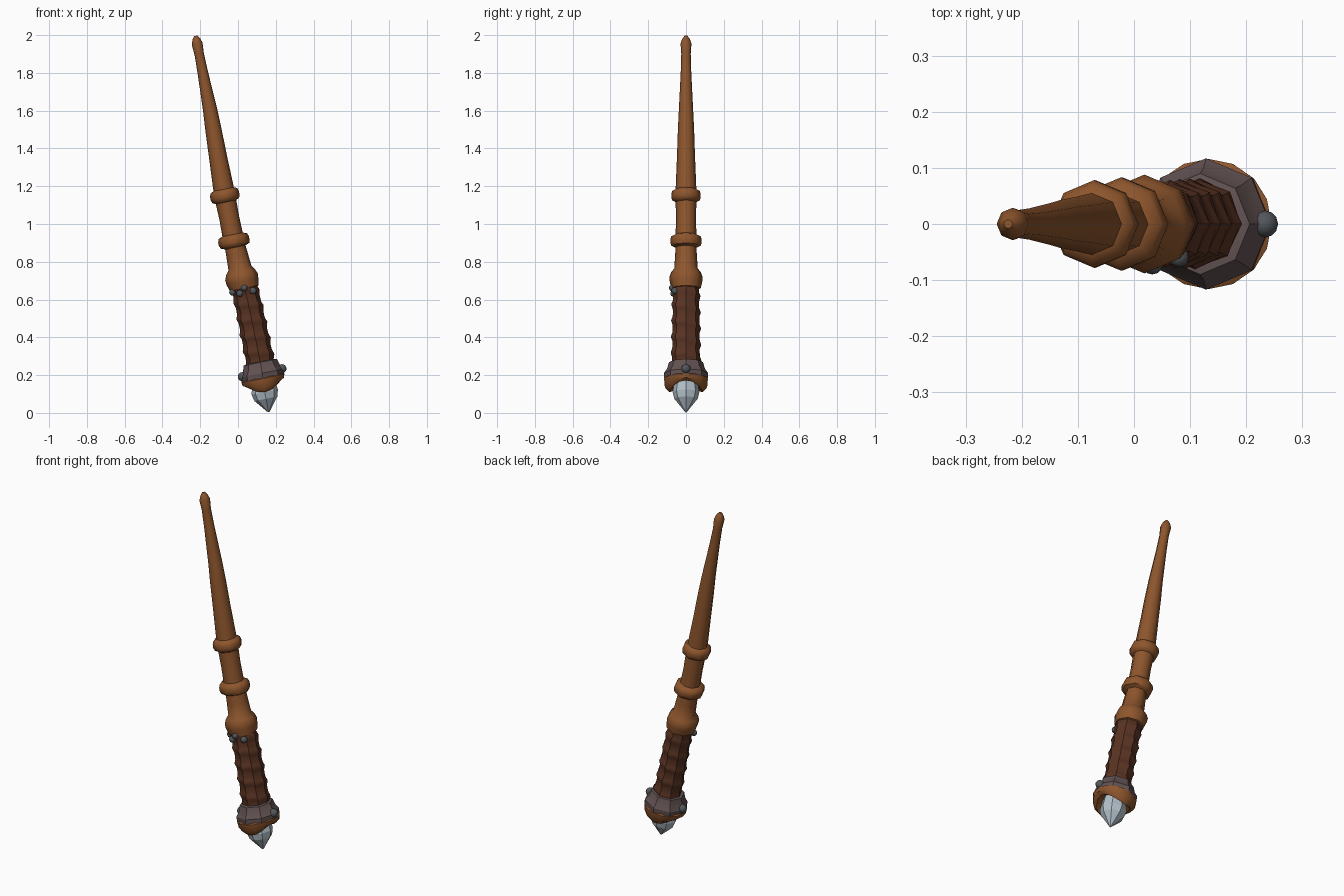
import bpy, bmesh, math

if "Cube" in bpy.data.objects:
    bpy.data.objects.remove(bpy.data.objects["Cube"])

TILT = 0.2  # every cross-section leans with the wand
PATH = [(0, .163), (.1, .143), (.22, .127), (.3, .112), (.6, .05), (.7, .022), (.78, .008),
        (.91, -.022), (1.15, -.07), (1.35, -.105), (1.6, -.147), (2.0, -.225)]


def mat(name, col):
    m = bpy.data.materials.new(name)
    m.diffuse_color = (*col, 1)
    m.use_nodes = True
    m.node_tree.nodes["Principled BSDF"].inputs["Base Color"].default_value = m.diffuse_color
    return m


WOOD = mat("warm wood", (.27, .092, .026))
LEATHER = mat("dark leather", (.1, .033, .016))
BAND = mat("dull metal band", (.125, .085, .085))
CRYSTAL = mat("pale crystal", (.45, .53, .59))
BEAD = mat("grey bead", (.085, .095, .105))


def centre(z):
    for (z0, x0), (z1, x1) in zip(PATH, PATH[1:]):
        if z <= z1:
            return x0 + (x1 - x0) * (z - z0) / (z1 - z0)
    return PATH[-1][1]


def point(z, r, a, drop=0):
    """Point at angle a on the leaning ring whose middle is at height z."""
    u = r * math.cos(a)
    return (centre(z) + u * math.cos(TILT) + drop * math.sin(TILT),
            r * math.sin(a), z + u * math.sin(TILT) - drop * math.cos(TILT))


def loft(name, prof, material, sides=8, smooth=50, bump=None, drop=None):
    bm = bmesh.new()
    rings = []
    for i, (z, r) in enumerate(prof):
        ring = []
        for k in range(sides):
            a = 2 * math.pi * k / sides
            ring.append(bm.verts.new(point(z, r + (bump(z, a) if bump else 0), a,
                                           drop(i, a) if drop else 0)))
        rings.append(ring)
    for p, q in zip(rings, rings[1:]):
        for k in range(sides):
            n = (k + 1) % sides
            bm.faces.new((p[k], p[n], q[n], q[k]))
    bm.faces.new(rings[0])
    bm.faces.new(rings[-1])
    bmesh.ops.recalc_face_normals(bm, faces=bm.faces)
    me = bpy.data.meshes.new(name)
    bm.to_mesh(me)
    bm.free()
    ob = bpy.data.objects.new(name, me)
    bpy.context.collection.objects.link(ob)
    me.materials.append(material)
    if smooth:
        bpy.ops.object.select_all(action='DESELECT')
        ob.select_set(True)
        bpy.context.view_layer.objects.active = ob
        bpy.ops.object.shade_smooth_by_angle(angle=math.radians(smooth))
    return ob


def ring(z, r, inner, h):
    """Profile points of a rounded ring around the shaft."""
    return [(z - h, inner), (z - h * .75, r * .93), (z - h * .25, r),
            (z + h * .25, r), (z + h * .75, r * .93), (z + h, inner)]


# tapered shaft with two rings and a flared collar
shaft = [(.655, .06), (.66, .078), (.695, .086), (.72, .088), (.745, .078), (.765, .062), (.83, .058)]
shaft += ring(.91, .083, .055, .034) + [(1.03, .053)] + ring(1.15, .078, .055, .034)
shaft += [(1.35, .048), (1.5, .043), (1.6, .038), (1.8, .028), (1.9, .025),
          (1.955, .029), (1.98, .02), (1.996, .008)]
loft("shaft", shaft, WOOD)


# leather grip with a spiral wrap
def wrap(z, a):
    t = (z / .085 + a / (2 * math.pi)) % 1
    return .009 * max(0, 1 - abs(t - .5) / .28)


loft("leather_grip", [(.23 + i * .0108, .074 - i * .00015) for i in range(41)], LEATHER, bump=wrap, smooth=40)

# metal band at the butt
loft("butt_band", [(.18, .1), (.182, .115), (.21, .117), (.235, .1), (.268, .09), (.272, .07)], BAND, smooth=30)


# wooden cup with a long lobe at front and back
def lobe(i, a):
    return (.002, .004, .03, .045, .035, 0)[i] * math.sin(a) ** 2


loft("butt_cup", [(.2, .09), (.185, .116), (.165, .112), (.155, .09), (.165, .07), (.19, .05)],
     WOOD, sides=16, drop=lobe)

# faceted crystal
loft("crystal", [(.2, .055), (.11, .071), (.075, .062), (.004, .004)], CRYSTAL, sides=8, smooth=0)


# beads on the band and along the top of the grip
def bead(name, loc, r):
    bpy.ops.mesh.primitive_uv_sphere_add(segments=12, ring_count=8, radius=r, location=loc)
    ob = bpy.context.object
    ob.name = name
    ob.data.materials.append(BEAD)
    bpy.ops.object.shade_smooth()


for side, a in (("right", 0), ("left", math.pi)):
    bead("band_bead_" + side, point(.213, .107, a), .024)
for i, deg in enumerate((205, 245, 270, 305)):
    bead(f"grip_bead_{i + 1}", point((.652, .638, .662, .638)[i], .072, math.radians(deg)), .018)
